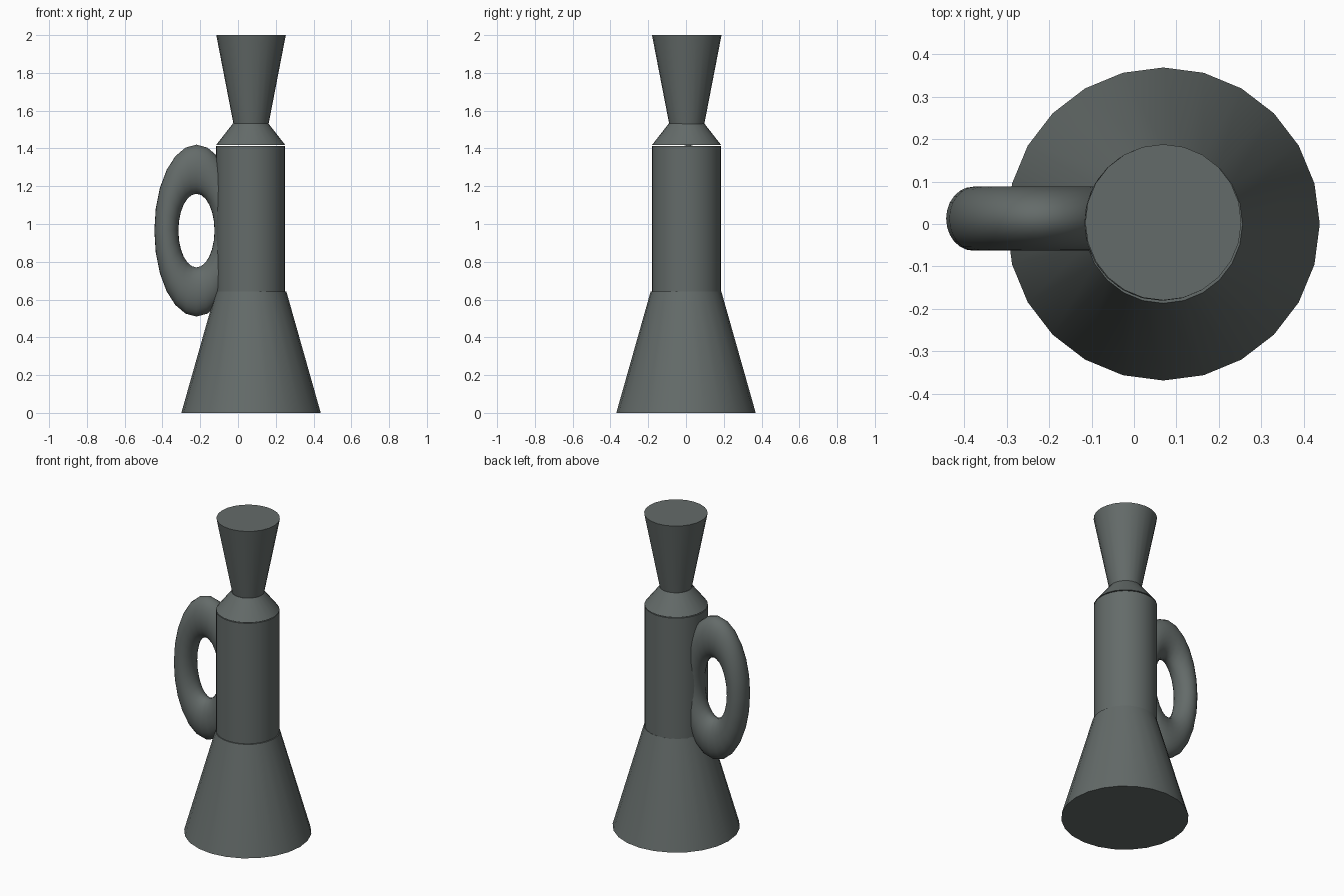
import bpy, math

if "Cube" in bpy.data.objects:
    bpy.data.objects.remove(bpy.data.objects["Cube"])

mat = bpy.data.materials.new("dark slate grey")
mat.diffuse_color = (0.127, 0.147, 0.142, 1)
mat.use_nodes = True
mat.node_tree.nodes["Principled BSDF"].inputs["Base Color"].default_value = mat.diffuse_color


def finish(name):
    ob = bpy.context.object
    ob.name = name
    ob.data.materials.append(mat)
    bpy.ops.object.shade_smooth_by_angle(angle=math.radians(32))
    return ob


def section(name, z0, z1, r0, r1, x=0.069, y=0.0, sides=24):
    """Closed round section tapering from r0 at z0 to r1 at z1."""
    bpy.ops.mesh.primitive_cone_add(vertices=sides, radius1=r0, radius2=r1,
                                    depth=z1 - z0, location=(x, y, (z0 + z1) / 2))
    return finish(name)


# Stacked body sections
section("flared_base", 0.0, 0.643, 0.369, 0.187)
section("body_cylinder", 0.64, 1.412, 0.183, 0.183, 0.066, 0.003, 32)
section("shoulder", 1.417, 1.532, 0.184, 0.094, 0.067, 0.003)
section("funnel_mouth", 1.53, 2.0, 0.093, 0.184, 0.069, 0.004)

# Oval ring handle on the left side
bpy.ops.mesh.primitive_torus_add(major_segments=24, minor_segments=24,
                                 major_radius=0.325, minor_radius=0.13,
                                 location=(-0.22, 0.0125, 0.965),
                                 rotation=(math.pi / 2, 0, 0))
handle = bpy.context.object
handle.scale = (0.49, 1.0, 0.58)  # local y points up, local z is thickness
bpy.ops.object.transform_apply(location=False, rotation=True, scale=True)
finish("ring_handle")
